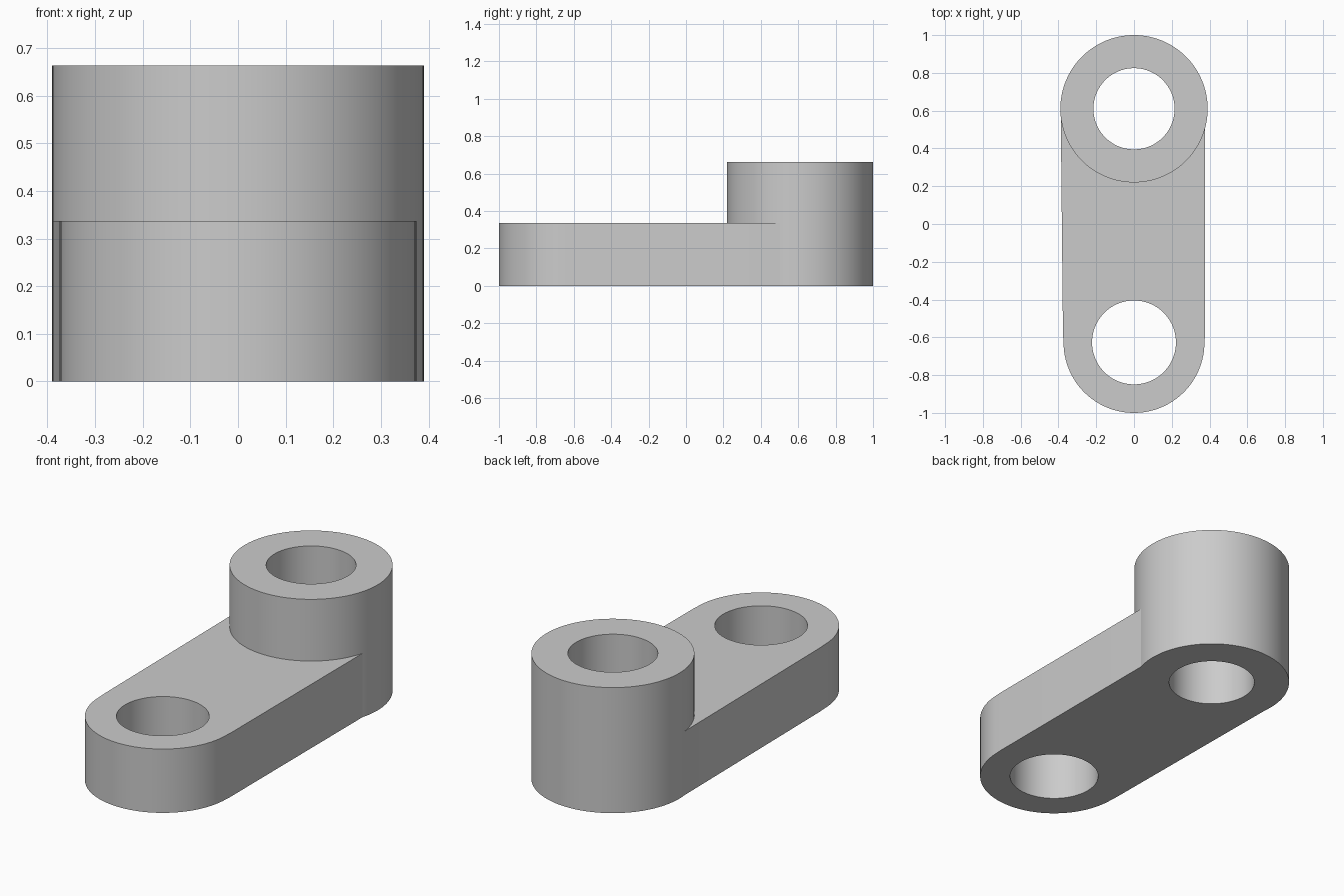
import bpy, bmesh
from math import sin, cos, pi, radians

if "Cube" in bpy.data.objects:
    bpy.data.objects.remove(bpy.data.objects["Cube"])

BOSS_Y, BOSS_R, BOSS_H, BOSS_BORE = 0.61, 0.39, 0.663, 0.215
END_Y, END_R, ARM_H, END_BORE = -0.627, 0.373, 0.337, 0.222
SEG = 128


def prism(name, outline, z0, z1):
    """Extrude a closed counter-clockwise outline from z0 to z1."""
    bm = bmesh.new()
    face = bm.faces.new([bm.verts.new((x, y, z0)) for x, y in outline])
    top = bmesh.ops.extrude_face_region(bm, geom=[face])["geom"]
    verts = [v for v in top if isinstance(v, bmesh.types.BMVert)]
    bmesh.ops.translate(bm, verts=verts, vec=(0, 0, z1 - z0))
    bmesh.ops.recalc_face_normals(bm, faces=bm.faces)
    mesh = bpy.data.meshes.new(name)
    bm.to_mesh(mesh)
    bm.free()
    obj = bpy.data.objects.new(name, mesh)
    bpy.context.collection.objects.link(obj)
    return obj


def arc(y, r, a0, a1, n):
    return [(r * cos(a0 + (a1 - a0) * i / n), y + r * sin(a0 + (a1 - a0) * i / n))
            for i in range(n + 1)]


def disc(name, y, r, z0, z1):
    return prism(name, arc(y, r, 0, 2 * pi, SEG)[:-1], z0, z1)


def combine(target, other, operation):
    """Apply a boolean and discard the helper."""
    mod = target.modifiers.new(operation.lower(), 'BOOLEAN')
    mod.operation, mod.solver, mod.object = operation, 'EXACT', other
    bpy.context.view_layer.objects.active = target
    bpy.ops.object.modifier_apply(modifier=mod.name)
    bpy.data.objects.remove(other)


# Flat arm: rounded front end, straight right side, slightly flared left side
outline = arc(END_Y, END_R, pi, 2 * pi, SEG // 2)
outline += [(0.375, -0.6), (0.375, BOSS_Y), (-0.388, BOSS_Y), (-0.376, -0.58)]
link = prism("link_arm", outline, 0, ARM_H)

# Tall round boss at the back end
combine(link, disc("boss", BOSS_Y, BOSS_R, 0, BOSS_H), 'UNION')

# Through holes
for y, r in ((BOSS_Y, BOSS_BORE), (END_Y, END_BORE)):
    cutter = disc("bore_cutter", y, r, -0.2, 1)
    cutter.hide_render = True
    combine(link, cutter, 'DIFFERENCE')

# Smooth curved walls, crisp rims
bpy.ops.object.select_all(action='DESELECT')
link.select_set(True)
bpy.context.view_layer.objects.active = link
bpy.ops.object.shade_smooth_by_angle(angle=radians(15))
